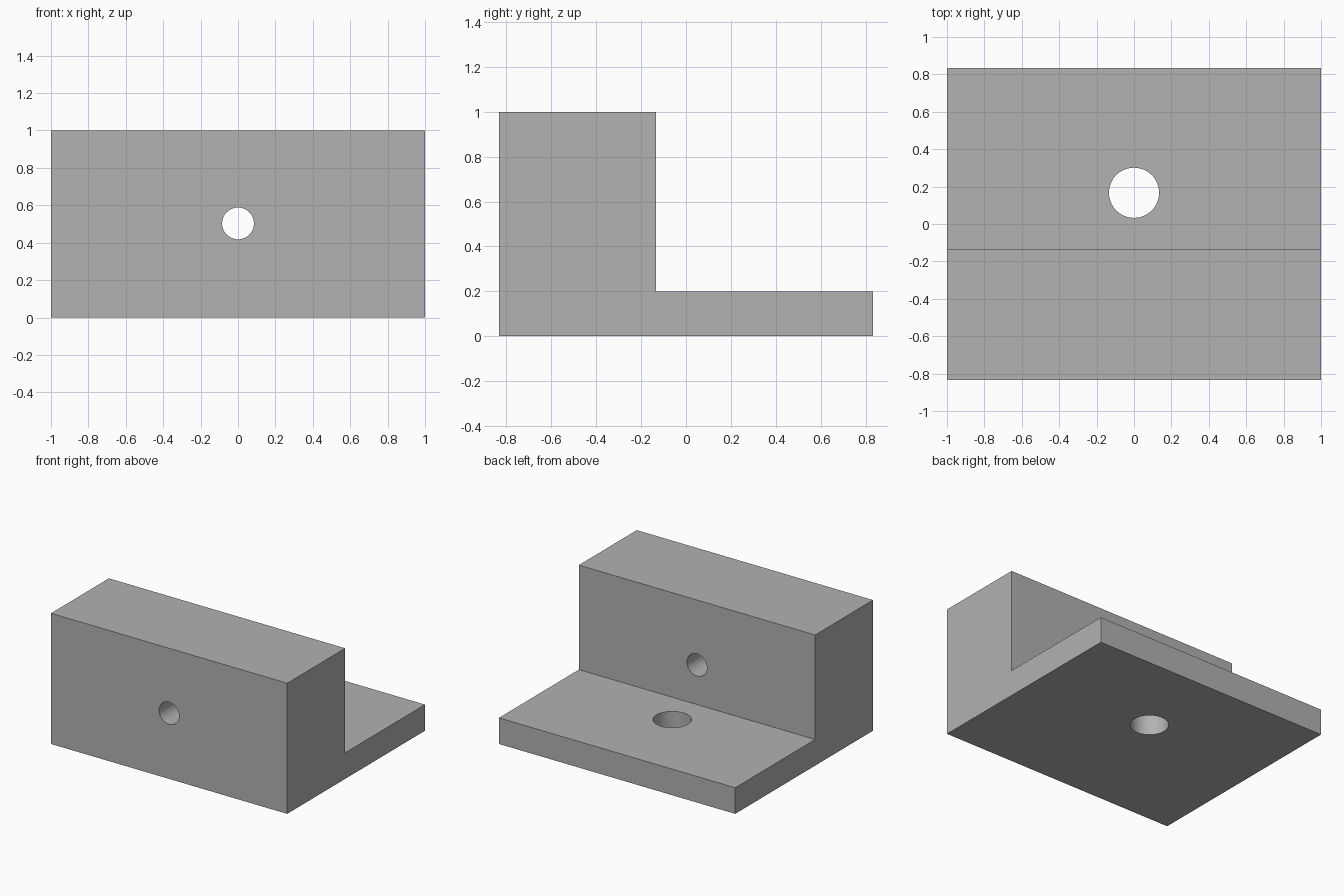
import bpy
import bmesh
from math import pi
from mathutils import Matrix

cube = bpy.data.objects.get("Cube")
if cube:
    bpy.data.objects.remove(cube, do_unlink=True)

HALF_X, HALF_Y = 1.0, 0.833
STEP_Y, BASE_Z, TOP_Z = -0.133, 0.2, 1.0

# Single grey material
grey = bpy.data.materials.new("plain grey")
grey.use_nodes = True
color = (0.445, 0.445, 0.445, 1.0)
grey.diffuse_color = color
grey.node_tree.nodes["Principled BSDF"].inputs["Base Color"].default_value = color


def add_object(name, bm):
    bmesh.ops.recalc_face_normals(bm, faces=bm.faces)
    mesh = bpy.data.meshes.new(name)
    bm.to_mesh(mesh)
    bm.free()
    mesh.materials.append(grey)
    obj = bpy.data.objects.new(name, mesh)
    bpy.context.collection.objects.link(obj)
    return obj


def drill(target, name, radius, depth, location, tilt=0.0):
    """Cut a round hole through the target."""
    bm = bmesh.new()
    matrix = Matrix.Translation(location) @ Matrix.Rotation(tilt, 4, "X")
    bmesh.ops.create_cone(bm, cap_ends=True, segments=64, radius1=radius,
                          radius2=radius, depth=depth, matrix=matrix)
    cutter = add_object(name, bm)
    cutter.hide_render = True
    cutter.hide_set(True)
    cut = target.modifiers.new(name, "BOOLEAN")
    cut.operation = "DIFFERENCE"
    cut.solver = "EXACT"
    cut.object = cutter
    bpy.context.view_layer.objects.active = target
    bpy.ops.object.modifier_apply(modifier=name)
    bpy.data.objects.remove(cutter, do_unlink=True)


# L-shaped bracket: side profile extruded across the width
profile = [(-HALF_Y, 0), (HALF_Y, 0), (HALF_Y, BASE_Z),
           (STEP_Y, BASE_Z), (STEP_Y, TOP_Z), (-HALF_Y, TOP_Z)]
bm = bmesh.new()
side = bm.faces.new([bm.verts.new((-HALF_X, y, z)) for y, z in profile])
extruded = bmesh.ops.extrude_face_region(bm, geom=[side], use_keep_orig=True)
new_verts = [g for g in extruded["geom"] if isinstance(g, bmesh.types.BMVert)]
bmesh.ops.translate(bm, verts=new_verts, vec=(2 * HALF_X, 0, 0))
bracket = add_object("angle_bracket", bm)

# Bolt holes: one through the upright block, one through the base flange
drill(bracket, "upright_hole", 0.085, 1.0, (0, (STEP_Y - HALF_Y) / 2, 0.503), pi / 2)
drill(bracket, "flange_hole", 0.134, 0.6, (0, 0.167, BASE_Z / 2))

# Smooth hole walls, crisp edges
bpy.ops.object.select_all(action="DESELECT")
bracket.select_set(True)
bpy.context.view_layer.objects.active = bracket
bpy.ops.object.shade_smooth_by_angle(angle=pi / 6)
